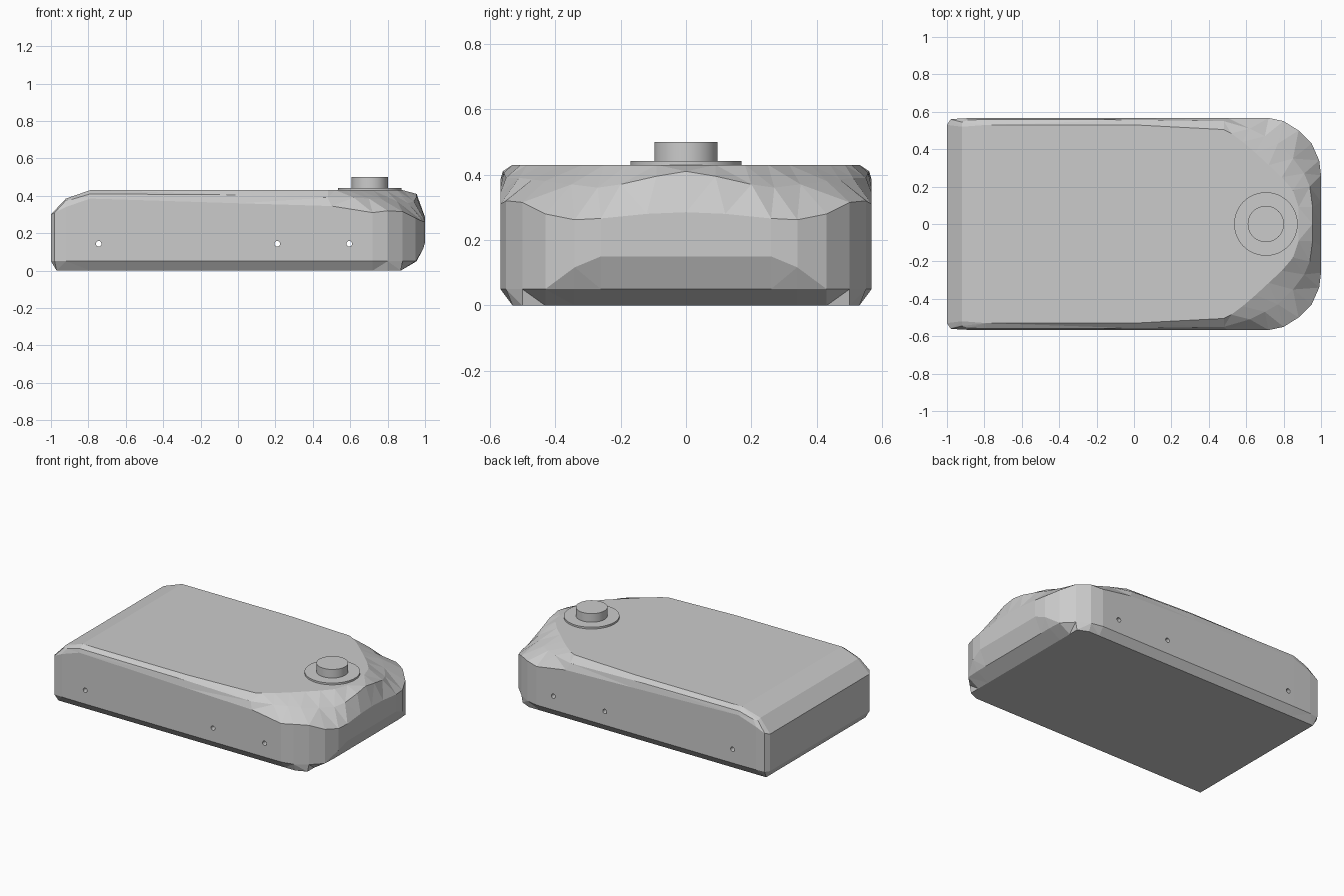
import bpy, bmesh, math

if "Cube" in bpy.data.objects:
    bpy.data.objects.remove(bpy.data.objects["Cube"])

# Stations along the back half of the outline, left end to right end:
# wall top edge (x, y, z), bevel break (x, y, z), flat top edge (x, y)
STATIONS = [
    (-1, 0, .30, -.92, 0, .385, -.79, 0),
    (-1, .53, .30, -.92, .52, .385, -.79, .53),
    (-.98, .56, .31, -.92, .545, .375, -.79, .53),
    (-.92, .565, .34, -.89, .555, .38, -.79, .53),
    (-.79, .567, .385, -.79, .56, .41, -.78, .53),
    (0, .567, .36, 0, .557, .405, 0, .53),
    (.5, .567, .345, .48, .55, .39, .48, .505),
    (.72, .567, .31, .62, .51, .39, .52, .485),
    (.80, .55, .32, .70, .47, .385, .58, .44),
    (.88, .50, .315, .77, .43, .38, .65, .38),
    (.95, .43, .28, .85, .35, .37, .72, .315),
    (.99, .34, .262, .91, .27, .36, .79, .25),
    (1, .26, .266, .94, .20, .37, .85, .18),
    (1, .12, .28, .955, .09, .395, .88, .09),
    (1, 0, .285, .955, 0, .41, .88, 0),
]
HOLE_X = (-.745, .21, .595)


def clamp(v, lo, hi):
    return max(lo, min(hi, v))


def section(s):
    """Points of one station from the bottom to the flat top."""
    xo, yo, zu, xm, ym, zm, xt, yt = s
    z_low = .05 + (.10 * clamp((.4 - yo) / .09, 0, 1) if xo > .9 else 0)
    return [
        (clamp(xo, -.97, .87), min(yo, .53), 0),
        (min(xo, .955), yo, .05),
        (xo if z_low > .06 else min(xo, .955), yo, z_low),
        (xo, yo, zu),
        (xm, ym, zm),
        (xt, yt, .43),
    ]


def make_body():
    bm = bmesh.new()
    half = [section(s) for s in STATIONS]
    mirrored = [[(x, -y, z) for x, y, z in sec] for sec in half[-2:0:-1]]
    cols = [[bm.verts.new(p) for p in sec] for sec in half + mirrored]
    n = len(cols)
    for i in range(n):
        a, b = cols[i], cols[(i + 1) % n]
        for k in range(len(a) - 1):
            bm.faces.new((a[k], b[k], b[k + 1], a[k + 1]))
    bm.faces.new([c[0] for c in cols])
    bm.faces.new([c[-1] for c in cols])
    bmesh.ops.remove_doubles(bm, verts=bm.verts, dist=.0005)
    bmesh.ops.triangulate(bm, faces=[f for f in bm.faces if len(f.verts) == 4])
    bmesh.ops.recalc_face_normals(bm, faces=bm.faces)
    me = bpy.data.meshes.new("body")
    bm.to_mesh(me)
    bm.free()
    ob = bpy.data.objects.new("body", me)
    bpy.context.collection.objects.link(ob)
    return ob


def cylinder(name, radius, depth, loc, sides=48, rot=(0, 0, 0)):
    bpy.ops.mesh.primitive_cylinder_add(
        vertices=sides, radius=radius, depth=depth, location=loc, rotation=rot)
    ob = bpy.context.object
    ob.name = name
    return ob


body = make_body()

# Screw holes running across the lower side walls
for i, x in enumerate(HOLE_X):
    cutter = cylinder(f"hole_cutter_{i + 1}", .015, 1.4, (x, 0, .143), 16,
                      (math.pi / 2, 0, 0))
    cutter.hide_render = True
    cutter.hide_set(True)
    cut = body.modifiers.new(f"hole_{i + 1}", 'BOOLEAN')
    cut.operation = 'DIFFERENCE'
    cut.solver = 'EXACT'
    cut.object = cutter

# Round button with its flange
for name, radius, bottom, top in (("button_flange", .17, .42, .442),
                                  ("button", .097, .43, .50)):
    cylinder(name, radius, top - bottom, (.705, 0, (top + bottom) / 2))
    bpy.ops.object.shade_smooth_by_angle(angle=math.radians(30))
